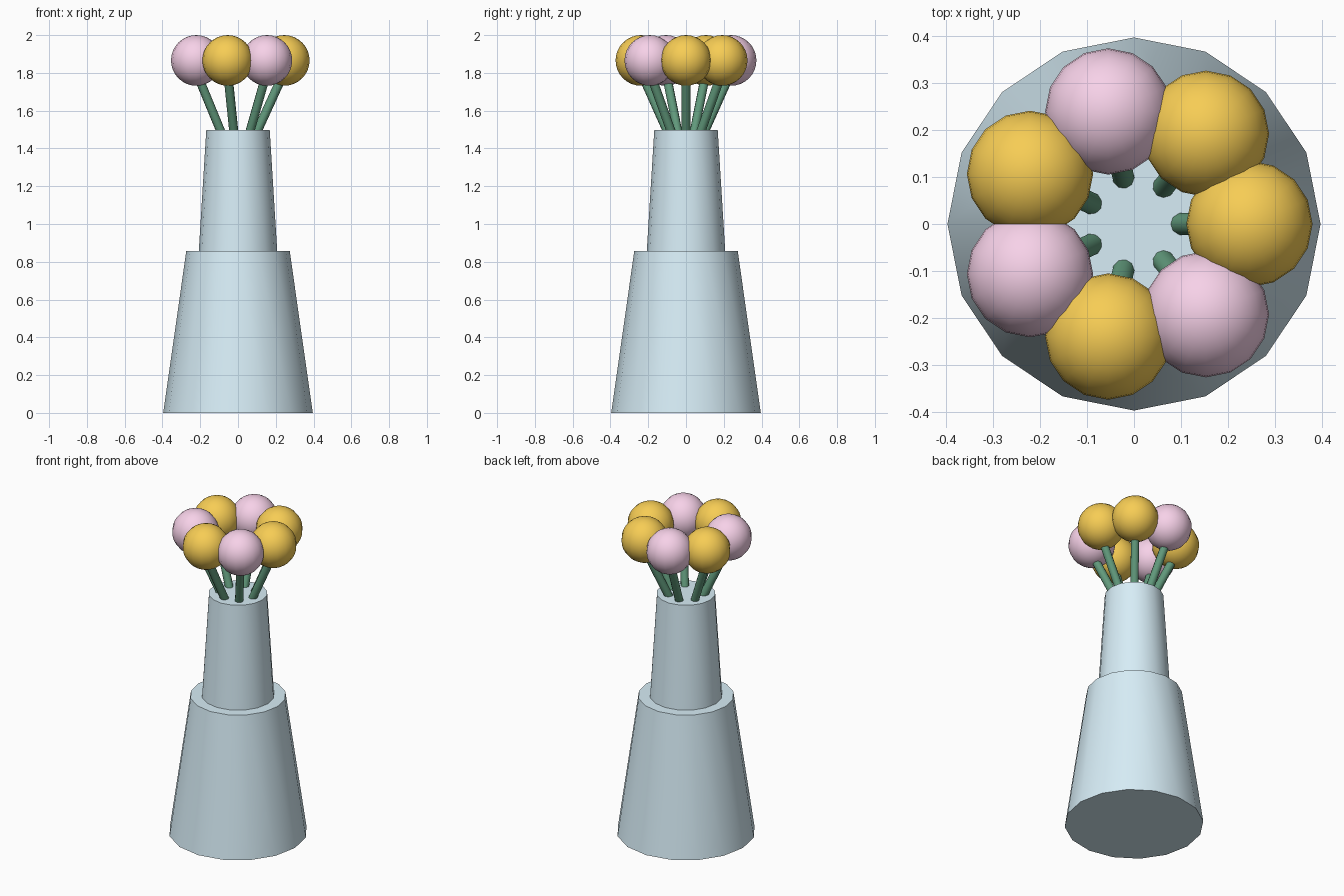
import bpy
from math import sin, cos, pi, radians
from mathutils import Vector

if "Cube" in bpy.data.objects:
    bpy.data.objects.remove(bpy.data.objects["Cube"])


def material(name, rgb):
    m = bpy.data.materials.new(name)
    m.diffuse_color = (*rgb, 1)
    m.use_nodes = True
    m.node_tree.nodes["Principled BSDF"].inputs["Base Color"].default_value = m.diffuse_color
    return m


GLASS = material("pale_blue", (0.68, 0.85, 0.93))
GREEN = material("stem_green", (0.12, 0.32, 0.2))
ORANGE = material("orange", (0.93, 0.61, 0.09))
PINK = material("pink", (0.93, 0.64, 0.81))


def finish(name, mat):
    ob = bpy.context.object
    ob.name = name
    ob.data.materials.append(mat)
    bpy.ops.object.shade_smooth_by_angle(angle=radians(50))
    return ob


def taper(name, p, q, r1, r2, sides, mat):
    """Capped, tapered cylinder running from p to q."""
    p, q = Vector(p), Vector(q)
    d = q - p
    rot = d.to_track_quat('Z', 'Y').to_euler() if d.xy.length > 1e-6 else (0, 0, 0)
    bpy.ops.mesh.primitive_cone_add(vertices=sides, radius1=r1, radius2=r2,
                                    depth=d.length, location=(p + q) / 2, rotation=rot)
    return finish(name, mat)


# Vase: wide body and narrower neck
taper("vase_body", (0, 0, 0), (0, 0, 0.856), 0.396, 0.274, 16, GLASS)
taper("vase_neck", (0, 0, 0.85), (0, 0, 1.497), 0.208, 0.168, 16, GLASS)

# Ring of seven flowers leaning outwards
colours = [ORANGE, ORANGE, PINK, ORANGE, PINK, ORANGE, PINK]
for i, colour in enumerate(colours):
    a = 2 * pi * i / 7
    c, s = cos(a), sin(a)
    taper(f"stem_{i + 1}", (0.085 * c, 0.085 * s, 1.455),
          (0.243 * c, 0.243 * s, 1.80), 0.024, 0.024, 10, GREEN)
    bpy.ops.mesh.primitive_uv_sphere_add(segments=16, ring_count=16, radius=0.134,
                                         location=(0.245 * c, 0.245 * s, 1.866))
    finish(f"bloom_{i + 1}", colour)
